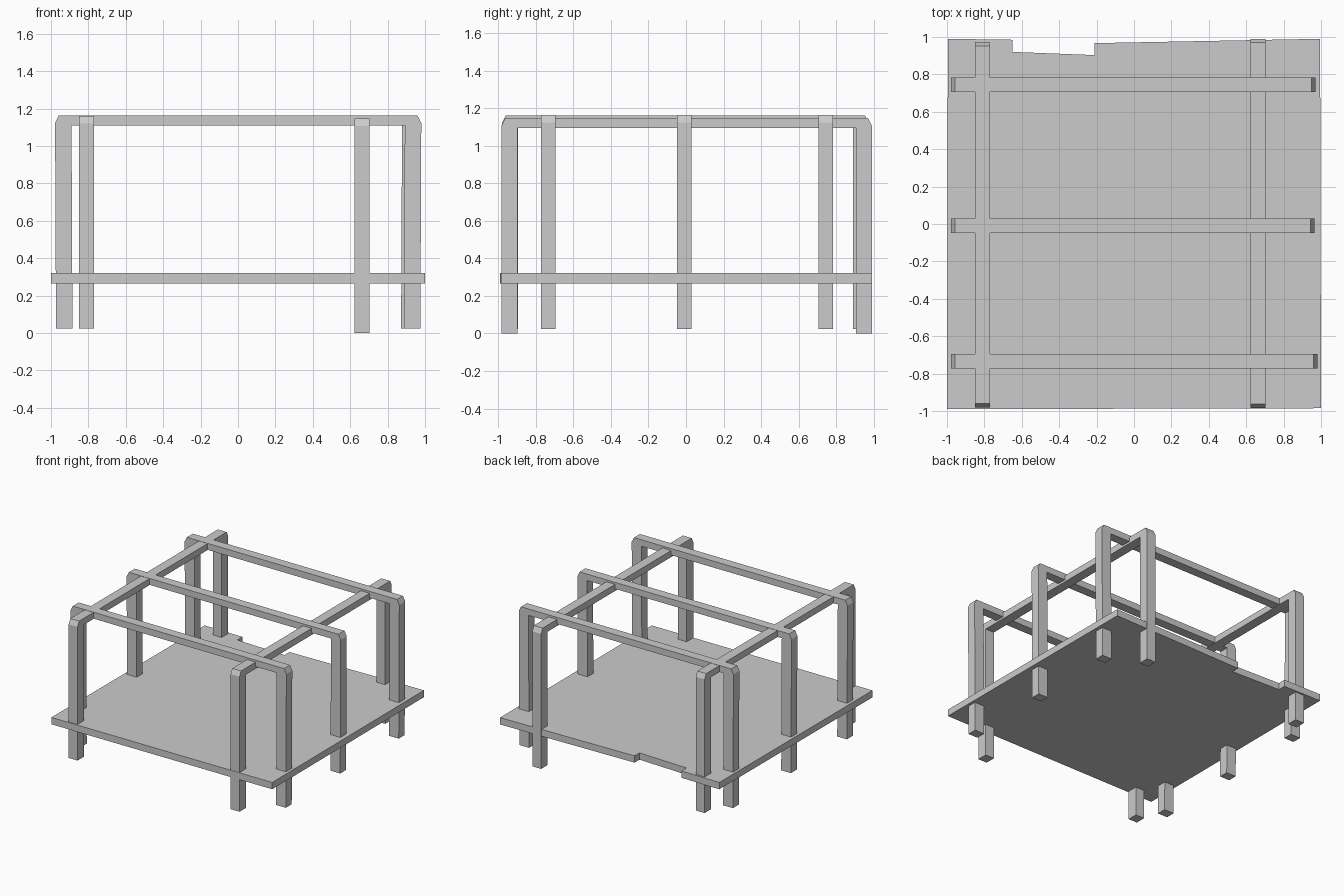
import bpy, bmesh
from mathutils import Vector

if "Cube" in bpy.data.objects:
    bpy.data.objects.remove(bpy.data.objects["Cube"])


def extrude_profile(name, points, direction):
    """Solid made by sweeping a flat outline along a direction."""
    bm = bmesh.new()
    face = bm.faces.new([bm.verts.new(p) for p in points])
    ext = bmesh.ops.extrude_face_region(bm, geom=[face])
    moved = [g for g in ext["geom"] if isinstance(g, bmesh.types.BMVert)]
    bmesh.ops.translate(bm, verts=moved, vec=Vector(direction))
    bmesh.ops.recalc_face_normals(bm, faces=bm.faces)
    mesh = bpy.data.meshes.new(name)
    bm.to_mesh(mesh)
    bm.free()
    obj = bpy.data.objects.new(name, mesh)
    bpy.context.collection.objects.link(obj)
    return obj


def arch(name, axis, lo, hi, side, width, foot, top, under, leg=0.085, lean=0.0):
    """Two legs joined by a beam, corners slightly clipped."""
    c = 0.02
    outline = [(lo + lean, foot), (lo, top - 2 * c), (lo + c, top),
               (hi - c, top), (hi, top - 2 * c), (hi - lean, foot),
               (hi - lean - leg, foot), (hi - leg, under),
               (lo + leg, under), (lo + lean + leg, foot)]
    if axis == "x":
        return extrude_profile(name, [(u, side, z) for u, z in outline], (0, width, 0))
    return extrude_profile(name, [(side, u, z) for u, z in outline], (width, 0, 0))


# platform with a shallow notch in the back edge
deck = [(-1, -0.99), (1, -0.985), (0.995, 0.99), (-0.21, 0.967),
        (-0.21, 0.903), (-0.65, 0.92), (-0.65, 0.985), (-0.995, 0.99)]
extrude_profile("platform", [(x, y, 0.265) for x, y in deck], (0, 0, 0.056))

# three arches running side to side
for name, y, hi in (("front_cross_arch", -0.773, 0.98),
                    ("middle_cross_arch", -0.047, 0.965),
                    ("back_cross_arch", 0.705, 0.97)):
    arch(name, "x", -0.978, hi, y, 0.077, 0.025, 1.163, 1.11, leg=0.088, lean=0.005)

# two arches running front to back
arch("left_long_arch", "y", -0.98, 0.973, -0.85, 0.08, 0.025, 1.161, 1.108)
arch("right_long_arch", "y", -0.983, 0.99, 0.622, 0.08, 0.0, 1.147, 1.093)
